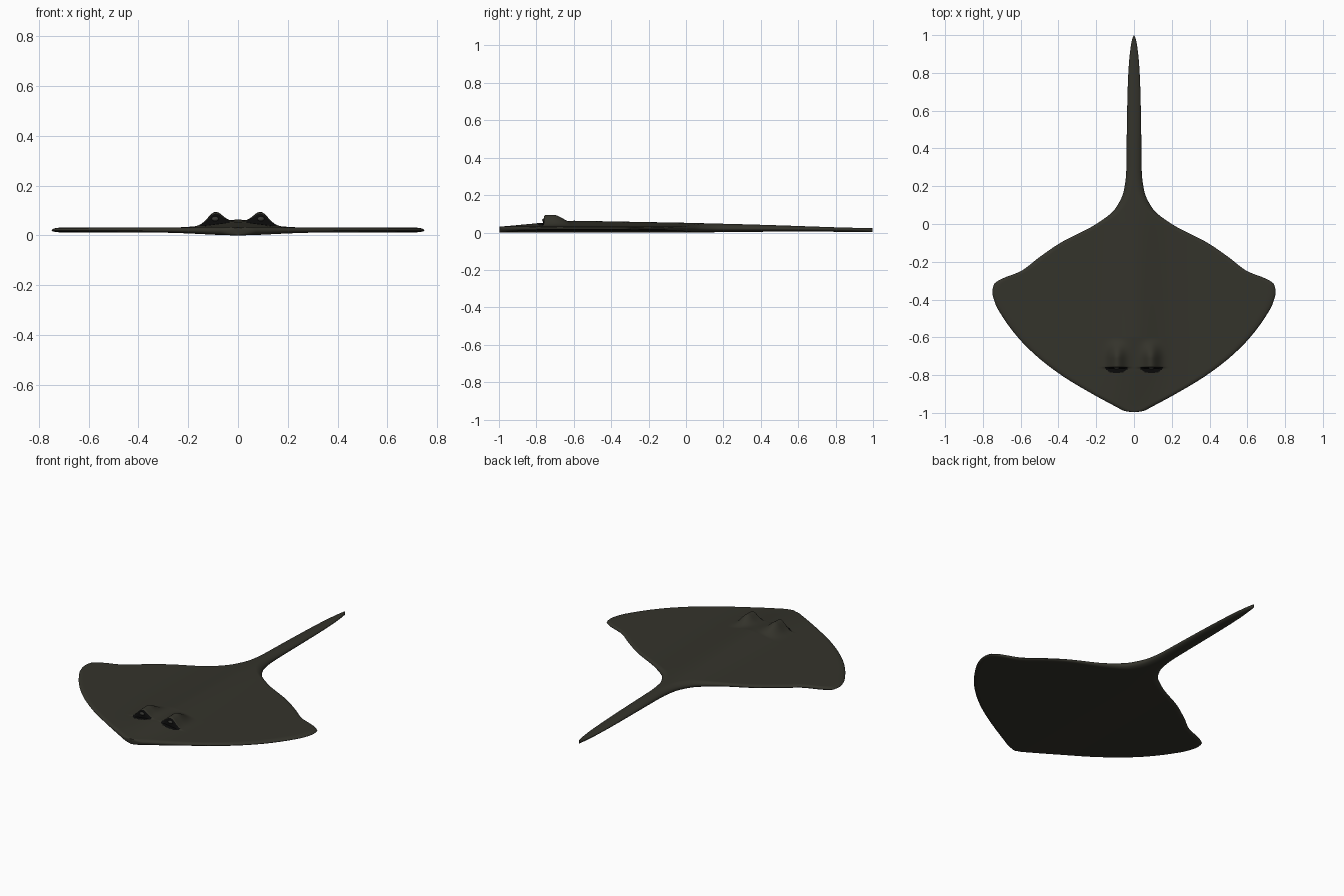
import bpy, bmesh, math

if "Cube" in bpy.data.objects:
    bpy.data.objects.remove(bpy.data.objects["Cube"])

# Outline of the flat body and tail: (y, half width), nose to tail tip
OUTLINE = [(-0.998, 0.0), (-0.99, 0.05), (-0.97, 0.09), (-0.88, 0.255), (-0.80, 0.385),
           (-0.70, 0.515), (-0.60, 0.615), (-0.50, 0.69), (-0.42, 0.735), (-0.36, 0.75),
           (-0.32, 0.742), (-0.295, 0.71), (-0.25, 0.60), (-0.175, 0.50), (-0.10, 0.39),
           (0.0, 0.20), (0.08, 0.10), (0.18, 0.053), (0.28, 0.041), (0.50, 0.038),
           (0.70, 0.034), (0.85, 0.027), (0.94, 0.017), (0.985, 0.008), (1.0, 0.0)]
RIDGE = [(-1.0, 0.0), (-0.95, 0.004), (-0.78, 0.020), (-0.6, 0.032), (0.0, 0.021),
         (0.5, 0.008), (0.8, 0.0), (1.0, -0.004)]
EYE_X, EYE_Y = 0.092, -0.758


def material(name, colour):
    m = bpy.data.materials.new(name)
    m.diffuse_color = (*colour, 1)
    m.use_nodes = True
    m.node_tree.nodes["Principled BSDF"].inputs["Base Color"].default_value = m.diffuse_color
    return m


def smooth(a, b, v):
    t = max(0.0, min(1.0, (v - a) / (b - a)))
    return t * t * (3 - 2 * t)


def linear(table, v):
    for (a, p), (b, q) in zip(table, table[1:]):
        if v <= b:
            return p + (q - p) * max(0, v - a) / (b - a)
    return table[-1][1]


def slopes(t):
    """Monotone cubic tangents, so the outline never overshoots."""
    d = [(q[1] - p[1]) / (q[0] - p[0]) for p, q in zip(t, t[1:])]
    inner = [2 * a * b / (a + b) if a * b > 0 else 0 for a, b in zip(d, d[1:])]
    return [d[0]] + inner + [d[-1]]


TANGENT = slopes(OUTLINE)


def half_width(y):
    for i, ((a, p), (b, q)) in enumerate(zip(OUTLINE, OUTLINE[1:])):
        if y <= b:
            h = b - a
            s = (y - a) / h
            return max(0.0, (2*s**3 - 3*s*s + 1) * p + (s**3 - 2*s*s + s) * h * TANGENT[i]
                       + (3*s*s - 2*s**3) * q + (s**3 - s*s) * h * TANGENT[i + 1])
    return 0.0


def heights(x, y, w):
    """Top and bottom of the body at one place."""
    rim = max(1e-6, min(w, 0.04))
    e = min(1.0, max(0.0, (w - abs(x)) / rim))
    e = math.sqrt(max(0.0, 1 - (1 - e) ** 2))
    top = 0.011 + linear(RIDGE, y) * math.exp(-(x / 0.13) ** 2)
    # eye bump: steep in front, fading to the back
    rise = smooth(-0.766, -0.756, y) * (1 - smooth(-0.71, -0.60, y))
    top += 0.048 * rise * math.exp(-((abs(x) - EYE_X) / 0.042) ** 2)
    belly = 0.008 + 0.012 * math.exp(-(x / 0.2) ** 2) * (1 - 0.6 * smooth(-0.1, 0.8, y))
    z0 = 0.02 - 0.004 * smooth(0.3, 1.0, y)
    return z0 + e * top, z0 - e * min(belly, z0)


# Ray body: closed skin of cross-sections from nose to tail
skin = material("dark olive skin", (0.034, 0.033, 0.024))
black = material("eye black", (0.003, 0.003, 0.003))
grey = material("eye grey", (0.04, 0.04, 0.035))

stations = {round(-0.996 + 0.004 * i, 4) for i in range(9)}
stations |= {round(-0.95 + 0.015 * i, 4) for i in range(10)}
stations |= {round(-0.81 + 0.004 * i, 4) for i in range(55)}
stations |= {round(-0.58 + 0.012 * i, 4) for i in range(66)}
stations |= {round(0.22 + 0.03 * i, 4) for i in range(25)}
stations |= {0.96, 0.975, 0.985, 0.992, 0.997}
N = 80
bm = bmesh.new()
rings = []
for y in sorted(stations):
    w = half_width(y)
    ring_top, ring_bot = [], []
    for i in range(2 * N + 1):
        s = (i - N) / N
        # columns crowd towards the rim
        x = w * (0.6 * s + 0.4 * math.sin(s * math.pi / 2))
        t, b = heights(x, y, w)
        ring_top.append(bm.verts.new((x, y, t)))
        if 0 < i < 2 * N:
            ring_bot.append(bm.verts.new((x, y, b)))
    rings.append(ring_top + ring_bot[::-1])
for a, b in zip(rings, rings[1:]):
    n = len(a)
    for i in range(n):
        j = (i + 1) % n
        bm.faces.new((a[i], a[j], b[j], b[i]))
bm.faces.new(rings[0])
bm.faces.new(rings[-1][::-1])
bmesh.ops.recalc_face_normals(bm, faces=bm.faces)
# Dark eye opening on the front of each bump
for f in bm.faces:
    c = f.calc_center_median()
    dx, dy = (abs(c.x) - EYE_X) / 0.06, (c.y - EYE_Y) / 0.032
    if c.z > 0.03 and c.y < EYE_Y and dx * dx + dy * dy < 1:
        f.material_index = 1
    f.smooth = True
mesh = bpy.data.meshes.new("ray_body")
bm.to_mesh(mesh)
bm.free()
body = bpy.data.objects.new("ray_body", mesh)
bpy.context.collection.objects.link(body)
mesh.materials.append(skin)
mesh.materials.append(black)
bpy.context.view_layer.objects.active = body
body.select_set(True)
bpy.ops.object.shade_smooth_by_angle(angle=math.radians(50))

# Small eyeballs set in the dark openings
for side, label in ((-1, "left"), (1, "right")):
    bpy.ops.mesh.primitive_uv_sphere_add(segments=16, ring_count=10, radius=1,
                                         location=(side * EYE_X, -0.762, 0.066))
    eye = bpy.context.object
    eye.name = label + "_eyeball"
    eye.scale = (0.014, 0.007, 0.009)
    eye.data.materials.append(grey)
    bpy.ops.object.shade_smooth()
